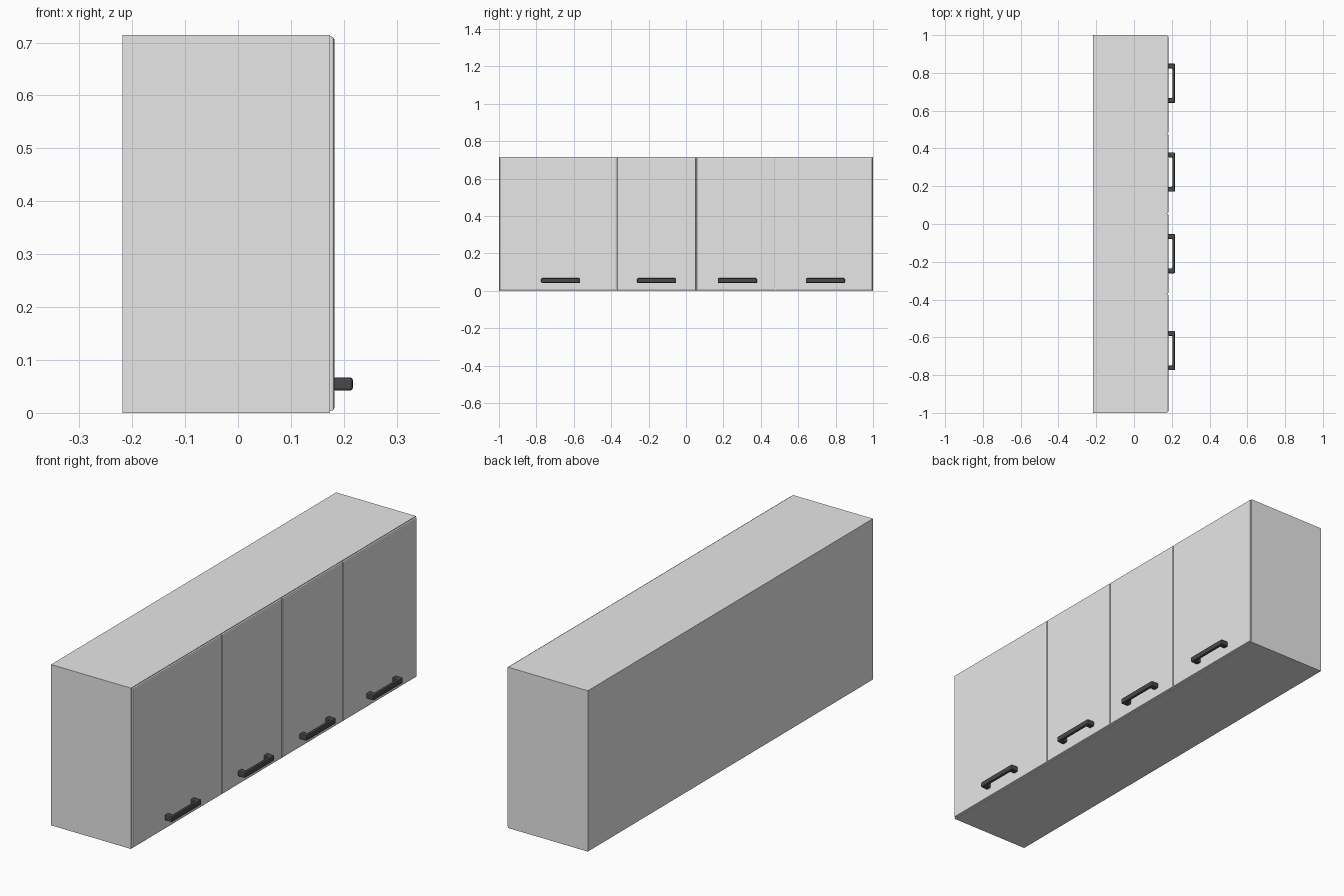
import bpy, bmesh

if "Cube" in bpy.data.objects:
    bpy.data.objects.remove(bpy.data.objects["Cube"])


def material(name, rgb):
    m = bpy.data.materials.new(name)
    m.diffuse_color = (*rgb, 1)
    m.use_nodes = True
    m.node_tree.nodes["Principled BSDF"].inputs["Base Color"].default_value = m.diffuse_color
    return m


GREY = material("light_grey", (0.8, 0.8, 0.8))
DARK = material("dark_charcoal", (0.065, 0.065, 0.068))


def finish(bm, name, mat):
    bmesh.ops.recalc_face_normals(bm, faces=bm.faces)
    me = bpy.data.meshes.new(name)
    bm.to_mesh(me)
    bm.free()
    me.materials.append(mat)
    ob = bpy.data.objects.new(name, me)
    bpy.context.collection.objects.link(ob)
    return ob


def box(name, lo, hi, mat, front_bevel=0):
    bm = bmesh.new()
    bmesh.ops.create_cube(bm, size=1)
    for v in bm.verts:
        v.co = [(a + b) / 2 + c * (b - a) for a, b, c in zip(lo, hi, v.co)]
    if front_bevel:
        edges = [e for e in bm.edges if all(v.co.x > hi[0] - 1e-5 for v in e.verts)]
        bmesh.ops.bevel(bm, geom=edges, offset=front_bevel, segments=2,
                        profile=0.5, affect='EDGES')
    return finish(bm, name, mat)


def handle(name, yc):
    # C-shaped grip: outline in the xy plane, extruded upward
    half, post, x0, x1, x2 = 0.104, 0.026, 0.180, 0.203, 0.217
    pts = [(x0, -half), (x2, -half), (x2, half), (x0, half),
           (x0, half - post), (x1, half - post), (x1, post - half), (x0, post - half)]
    bm = bmesh.new()
    face = bm.faces.new([bm.verts.new((x, yc + y, 0.042)) for x, y in pts])
    ext = bmesh.ops.extrude_face_region(bm, geom=[face])
    for v in ext["geom"]:
        if isinstance(v, bmesh.types.BMVert):
            v.co.z += 0.025
    ob = finish(bm, name, DARK)
    mod = ob.modifiers.new("soft_edges", 'BEVEL')
    mod.width = 0.005
    mod.segments = 2
    mod.limit_method = 'ANGLE'
    return ob


# Cabinet carcass
box("cabinet_body", (-0.218, -1, 0), (0.174, 1, 0.714), GREY)

# Four doors with rounded front edges, separated by narrow gaps
splits = [-0.999, -0.371, 0.055, 0.478, 0.999]
for i, (a, b) in enumerate(zip(splits, splits[1:])):
    box(f"door_{i + 1}", (0.173, a + 0.002, 0.004), (0.182, b - 0.002, 0.711), GREY, 0.005)

# One horizontal handle near the bottom of each door
for i, y in enumerate((-0.67, -0.157, 0.275, 0.745)):
    handle(f"handle_{i + 1}", y)
